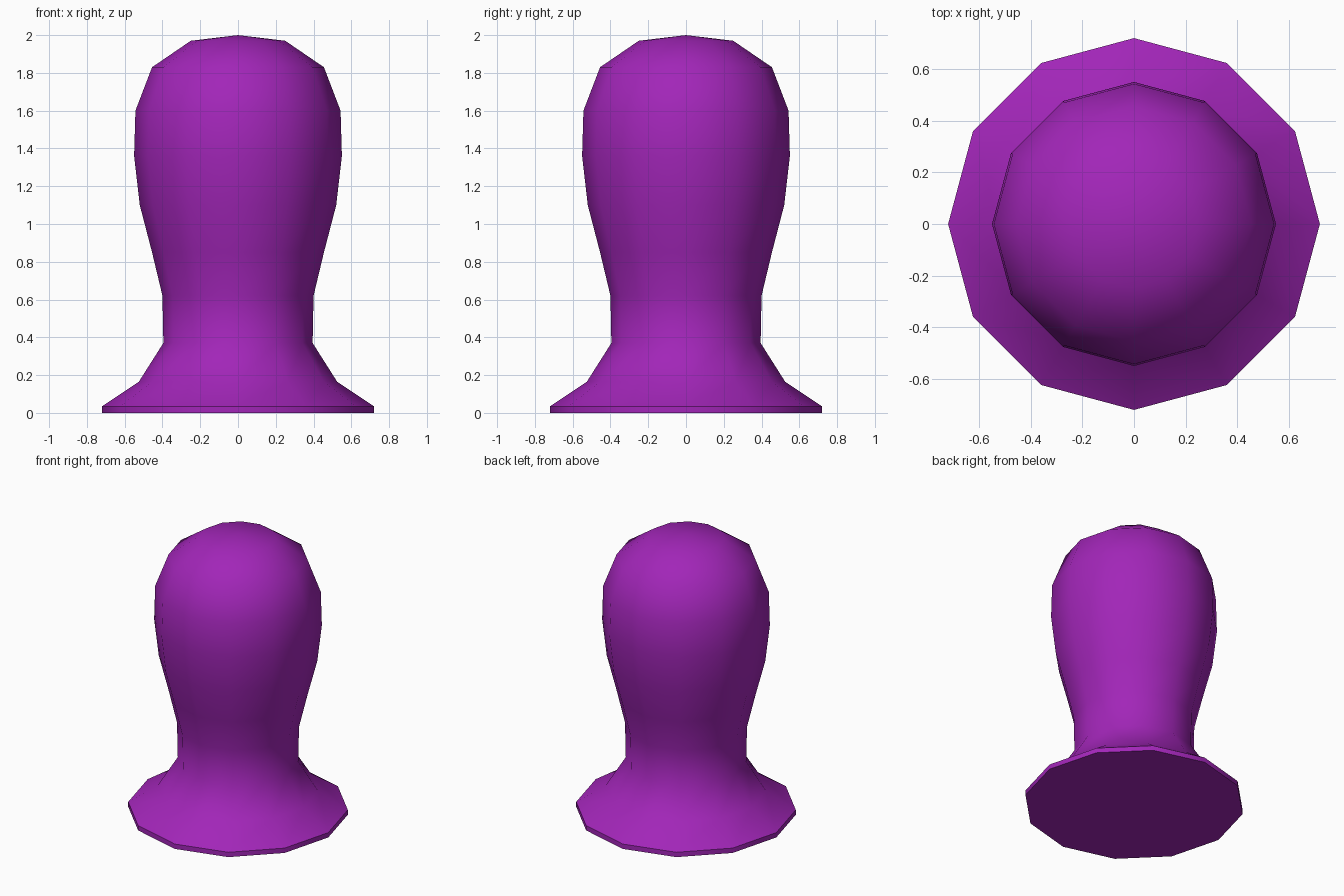
import bpy, bmesh, math

if "Cube" in bpy.data.objects:
    bpy.data.objects.remove(bpy.data.objects["Cube"])

SIDES = 12

# Purple material
purple = bpy.data.materials.new("purple")
purple.diffuse_color = (0.36, 0.019, 0.48, 1.0)
purple.use_nodes = True
purple.node_tree.nodes["Principled BSDF"].inputs["Base Color"].default_value = purple.diffuse_color

# Lathe profile (radius, height): flared foot, narrow neck, bulbous domed head
profile = [(0.72, 0.0), (0.72, 0.035), (0.525, 0.165), (0.395, 0.37),
           (0.40, 0.62), (0.455, 0.85), (0.52, 1.10), (0.55, 1.36),
           (0.543, 1.60), (0.455, 1.83), (0.25, 1.97)]

bm = bmesh.new()
rings = [[bm.verts.new((r * math.cos(2 * math.pi * i / SIDES),
                        r * math.sin(2 * math.pi * i / SIDES), z))
          for i in range(SIDES)] for r, z in profile]

# Side walls
for low, high in zip(rings, rings[1:]):
    for i in range(SIDES):
        j = (i + 1) % SIDES
        bm.faces.new((low[i], low[j], high[j], high[i]))

# Flat underside and pointed crown
bm.faces.new(rings[0][::-1])
tip = bm.verts.new((0, 0, 2.0))
for i in range(SIDES):
    bm.faces.new((rings[-1][i], rings[-1][(i + 1) % SIDES], tip))

# Smooth body, with crisp edges around the foot rim
for f in bm.faces:
    f.smooth = True
for e in bm.edges:
    if all(v.co.z < 0.04 for v in e.verts) and abs(e.verts[0].co.z - e.verts[1].co.z) < 1e-5:
        e.smooth = False

mesh = bpy.data.meshes.new("knob_body")
bm.to_mesh(mesh)
bm.free()
mesh.materials.append(purple)
obj = bpy.data.objects.new("knob_body", mesh)
bpy.context.collection.objects.link(obj)
